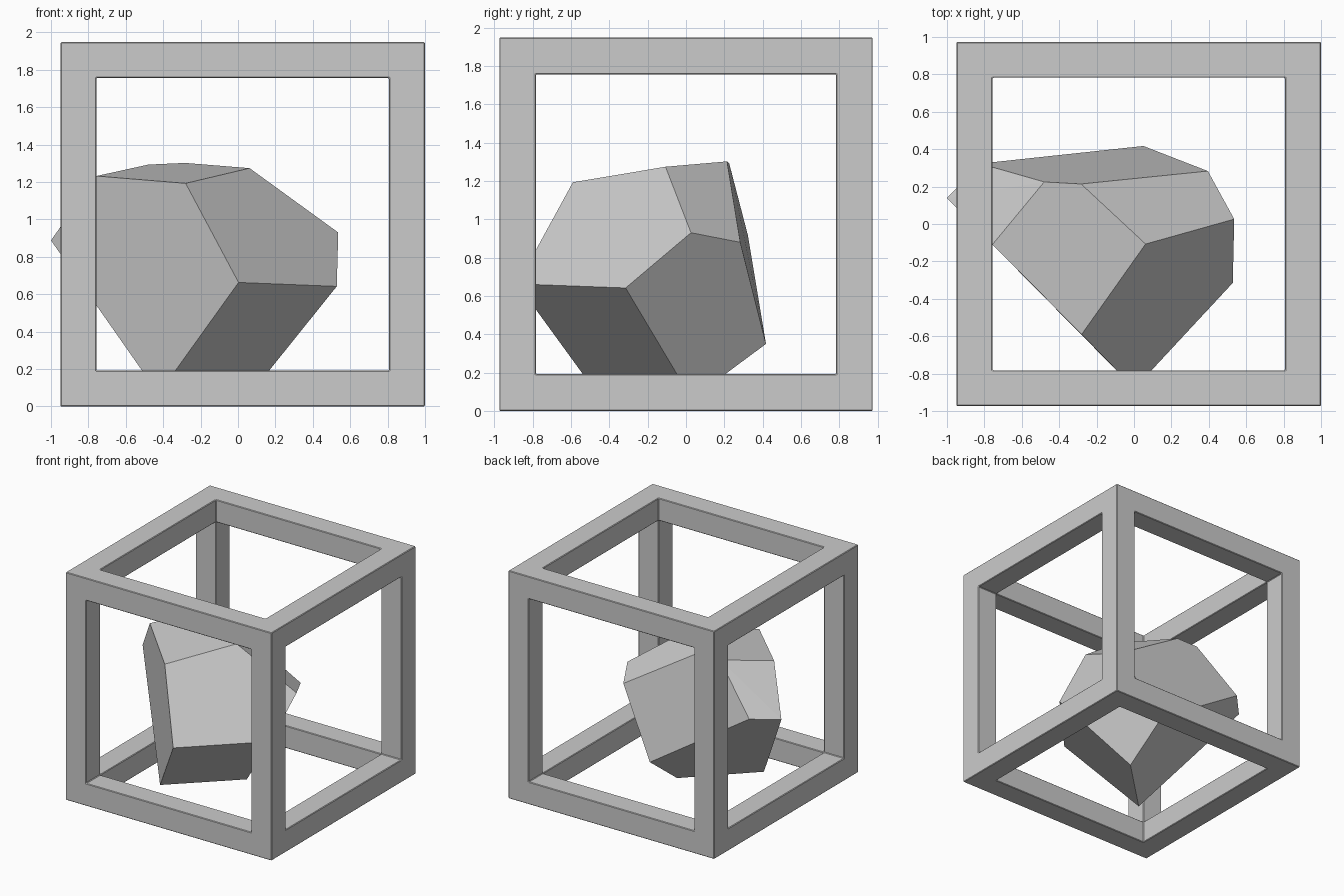
import bpy, bmesh
from itertools import product
from mathutils import Vector

if "Cube" in bpy.data.objects:
    bpy.data.objects.remove(bpy.data.objects["Cube"])


def make_material(name, colour):
    mat = bpy.data.materials.new(name)
    mat.use_nodes = True
    mat.diffuse_color = colour
    mat.node_tree.nodes["Principled BSDF"].inputs["Base Color"].default_value = colour
    return mat


def add_object(name, bm, mat):
    bmesh.ops.recalc_face_normals(bm, faces=bm.faces)
    mesh = bpy.data.meshes.new(name)
    bm.to_mesh(mesh)
    bm.free()
    mesh.materials.append(mat)
    obj = bpy.data.objects.new(name, mesh)
    bpy.context.collection.objects.link(obj)
    return obj


grey = make_material("stone grey", (0.6, 0.6, 0.6, 1))

# Open cube frame: a three by three by three grid that keeps only its edge and corner cells
OUTER, INNER = 0.974, 0.782
CENTRE = Vector((0.025, 0, OUTER))
LEVELS = (-OUTER, -INNER, INNER, OUTER)


def is_beam(cell):
    return all(0 <= i <= 2 for i in cell) and sum(i != 1 for i in cell) >= 2


bm = bmesh.new()
for cell in filter(is_beam, product(range(3), repeat=3)):
    for axis, side in product(range(3), (0, 1)):
        neighbour = list(cell)
        neighbour[axis] += 2 * side - 1
        if is_beam(neighbour):
            continue
        u, v = (axis + 1) % 3, (axis + 2) % 3
        corners = []
        for du, dv in ((0, 0), (1, 0), (1, 1), (0, 1)):
            p = Vector()
            p[axis] = LEVELS[cell[axis] + side]
            p[u] = LEVELS[cell[u] + du]
            p[v] = LEVELS[cell[v] + dv]
            corners.append(bm.verts.new(p + CENTRE))
        bm.faces.new(corners)
bmesh.ops.remove_doubles(bm, verts=bm.verts, dist=0.001)
frame = add_object("cube_frame", bm, grey)
bevel = frame.modifiers.new("soft_edges", "BEVEL")
bevel.width = 0.005
bevel.segments = 1
bevel.limit_method = "ANGLE"

# Faceted rock inside the frame: the hull around its corners
rock_corners = [
    # top facet
    (-0.28, -0.59, 1.193), (0.062, -0.107, 1.274), (-0.283, 0.214, 1.302),
    (-0.48, 0.225, 1.293), (-0.757, -0.11, 1.232),
    # middle
    (-1.0, 0.139, 0.888), (-0.824, 0.323, 0.916), (0.395, 0.283, 0.88),
    (0.536, 0.026, 0.93), (0.528, -0.315, 0.642), (0.003, -0.88, 0.663),
    # underside
    (0.05, 0.417, 0.35), (0.063, 0.03, 0.063), (-0.425, -0.446, 0.066),
]
bm = bmesh.new()
for corner in rock_corners:
    bm.verts.new(corner)
bmesh.ops.convex_hull(bm, input=bm.verts)
# Merge nearly coplanar triangles into clean facets
bmesh.ops.dissolve_limit(bm, angle_limit=0.07, verts=bm.verts, edges=bm.edges)
add_object("faceted_rock", bm, grey)
